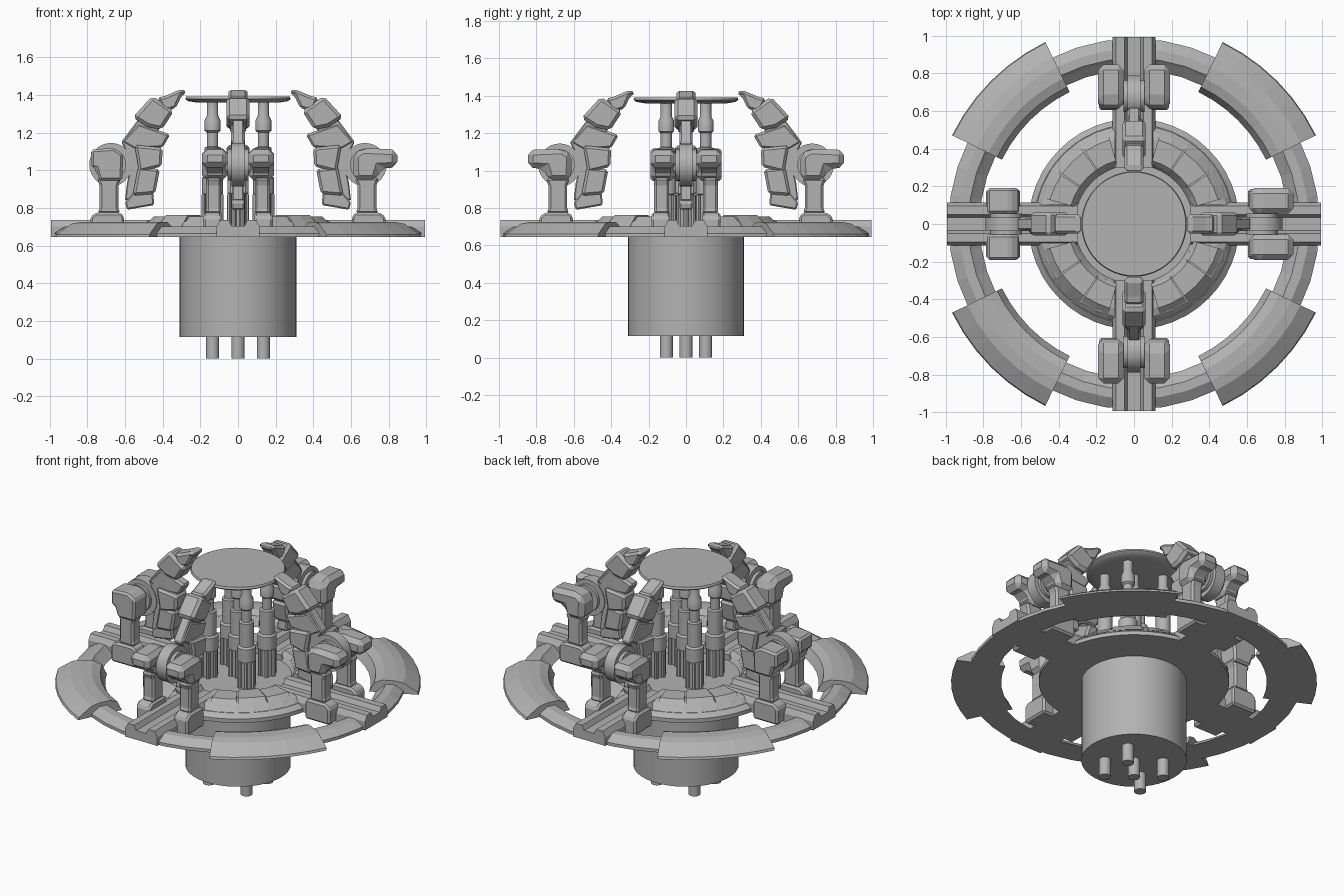
import bpy, bmesh
from math import sin, cos, pi, asin, radians

cube = bpy.data.objects.get("Cube")
if cube:
    bpy.data.objects.remove(cube, do_unlink=True)

grey = bpy.data.materials.new("plain_grey")
grey.use_nodes = True
grey.diffuse_color = (0.45, 0.45, 0.45, 1)
grey.node_tree.nodes["Principled BSDF"].inputs["Base Color"].default_value = (0.45, 0.45, 0.45, 1)


def finish(name, bm, bevel=0, smooth=False, turn=0):
    bmesh.ops.recalc_face_normals(bm, faces=bm.faces)
    mesh = bpy.data.meshes.new(name)
    bm.to_mesh(mesh)
    bm.free()
    mesh.materials.append(grey)
    ob = bpy.data.objects.new(name, mesh)
    bpy.context.collection.objects.link(ob)
    ob.rotation_euler.z = turn
    if bevel:
        mod = ob.modifiers.new("Bevel", 'BEVEL')
        mod.width = bevel
        mod.segments = 1
        mod.limit_method = 'ANGLE'
    if smooth:
        bpy.ops.object.select_all(action='DESELECT')
        ob.select_set(True)
        bpy.context.view_layer.objects.active = ob
        bpy.ops.object.shade_smooth_by_angle(angle=radians(35))
    return ob


def sweep(name, profile, start=0, end=2 * pi, steps=40, gap=0, smooth=False, turn=0):
    """Sweep a closed (radius, z) profile about z; gap keeps straight sides off the axes."""
    full = end - start > 6.2
    bm = bmesh.new()
    rows = []
    for i in range(steps if full else steps + 1):
        row = []
        for r, z in profile:
            trim = asin(gap / r) if gap else 0
            a = start + trim + (end - start - 2 * trim) * i / steps
            row.append(bm.verts.new((r * cos(a), r * sin(a), z)))
        rows.append(row)
    n = len(profile)
    for i in range(steps):
        a, b = rows[i], rows[(i + 1) % len(rows)]
        for j in range(n):
            k = (j + 1) % n
            bm.faces.new((a[j], b[j], b[k], a[k]))
    if not full:
        bm.faces.new(rows[0])
        bm.faces.new(rows[-1])
    return finish(name, bm, smooth=smooth, turn=turn)


def lathe(name, profile, x=0, y=0, steps=24, smooth=True):
    """Solid of revolution from an open (radius, z) profile, capped at both ends."""
    bm = bmesh.new()
    rows = [[bm.verts.new((x + r * cos(2 * pi * i / steps), y + r * sin(2 * pi * i / steps), z))
             for i in range(steps)] for r, z in profile]
    for a, b in zip(rows, rows[1:]):
        for i in range(steps):
            k = (i + 1) % steps
            bm.faces.new((a[i], a[k], b[k], b[i]))
    bm.faces.new(rows[0])
    bm.faces.new(rows[-1])
    return finish(name, bm, smooth=smooth)


def prism(name, points, t0, t1, turn, bevel=0, smooth=False):
    """Extrude a (radius, z) outline sideways from t0 to t1, then turn it about z."""
    bm = bmesh.new()
    a = [bm.verts.new((r, t0, z)) for r, z in points]
    b = [bm.verts.new((r, t1, z)) for r, z in points]
    bm.faces.new(a)
    bm.faces.new(b)
    for i in range(len(points)):
        k = (i + 1) % len(points)
        bm.faces.new((a[i], a[k], b[k], b[i]))
    return finish(name, bm, bevel, smooth, turn)


def beam(name, section, r0, r1, turn):
    """Extrude a (sideways, z) section along the radius."""
    bm = bmesh.new()
    a = [bm.verts.new((r0, t, z)) for t, z in section]
    b = [bm.verts.new((r1, t, z)) for t, z in section]
    bm.faces.new(a)
    bm.faces.new(b)
    for i in range(len(section)):
        k = (i + 1) % len(section)
        bm.faces.new((a[i], a[k], b[k], b[i]))
    return finish(name, bm, turn=turn)


def circle(cx, cz, r, n=28):
    return [(cx + r * cos(2 * pi * i / n), cz + r * sin(2 * pi * i / n)) for i in range(n)]


# Central drum, base disc and top plate
lathe("drum", [(.31, .115), (.31, .65)], steps=48)
lathe("base_disc", [(.56, .645), (.56, .67), (.53, .695), (.30, .70)], steps=48)
lathe("top_plate", [(.22, 1.36), (.265, 1.367), (.28, 1.378), (.275, 1.392)], steps=48)

# Outer ring
sweep("outer_ring", [(.985, .645), (.985, .665), (.93, .70), (.88, .70), (.865, .685), (.82, .645)])

# Pistons and the pegs under the drum
spots = [(0, 0)] + [(sx * .135, sy * .105) for sx in (-1, 1) for sy in (-1, 1)]
for x, y in spots:
    lathe("peg", [(.035, 0), (.035, .12)], x, y)
    lathe("piston", [(.042, .69), (.042, .87), (.056, .875), (.056, .96), (.044, .97), (.044, 1.12),
                     (.03, 1.125), (.03, 1.2), (.042, 1.21), (.042, 1.265), (.03, 1.29), (.03, 1.365)], x, y)
    for i in range(6):
        a = i * pi / 3
        lathe("piston_rib", [(.014, .69), (.014, .87)], x + .045 * cos(a), y + .045 * sin(a), 8)

# Outlines of one arm, as radius and height
claw = [(.27, 1.415), (.30, 1.432), (.385, 1.395), (.43, 1.385), (.395, 1.31), (.33, 1.33), (.30, 1.395)]
upper_segment = [(.455, 1.395), (.34, 1.315), (.405, 1.215), (.48, 1.23), (.56, 1.28)]
elbow = [(.53, 1.25), (.36, 1.19), (.40, 1.12), (.55, 1.11), (.62, 1.15)]
middle_segment = [(.55, 1.135), (.40, 1.12), (.405, 1.02), (.525, .99)]
lower_segment = [(.53, 1.02), (.415, 1.005), (.44, .875), (.56, .865)]
tail = [(.56, .88), (.45, .88), (.445, .815), (.59, .79), (.60, .83)]
spine = [(.44, 1.36), (.39, 1.30), (.44, 1.16), (.46, 1.02), (.49, .86), (.60, .84),
         (.59, .93), (.575, 1.0), (.585, 1.08), (.62, 1.15), (.53, 1.27)]
foot = [(.605, .645), (.785, .645), (.785, .75), (.755, .775), (.625, .775), (.605, .755)]
post = [(.625, .77), (.745, .77), (.735, .80), (.735, .92), (.75, .96), (.62, .96), (.635, .92), (.635, .80)]
rail = [(.115, .645), (.115, .70), (.095, .735), (.05, .735), (.035, .705)]
rail_section = rail + [(-t, z) for t, z in reversed(rail)]

for q in range(4):
    turn = q * pi / 2
    # Widened quarter of the ring
    sweep("ring_bulge", [(1.075, .645), (1.07, .66), (.985, .715), (.93, .725), (.86, .725), (.81, .705), (.78, .645)],
          radians(26), radians(64), 6, turn=turn)
    # Raised deck with its panels
    sweep("deck", [(.54, .68), (.50, .725), (.46, .74), (.34, .74), (.31, .69)],
          0, pi / 2, 6, gap=.10, turn=turn)
    for a, b in ((16, 34), (35, 55), (56, 74)):
        top = .762 if a == 35 else .755
        sweep("deck_panel", [(.525, .70), (.465, top), (.35, top), (.33, .73)],
              radians(a), radians(b), 2, turn=turn)
    # Grooved rail
    beam("rail", rail_section, .30, .992, turn)

    # Arm supports on both sides; one head is shorter
    outer = .78 if q == 2 else .846
    head = [(.615, .945), (.735, .945), (.755, 1.01), (outer, 1.015), (outer, 1.11), (.66, 1.118), (.61, 1.085)]
    for s in (-1, 1):
        prism("foot", foot, s * .085, s * .185, turn, .012)
        prism("post", post, s * .09, s * .17, turn, .012)
        prism("head", head, s * .055, s * .19, turn, .028)

    # Pivot between the heads
    prism("pivot_axle", circle(.69, 1.03, .055), -.1, .1, turn, smooth=True)
    prism("pivot_collar", circle(.68, 1.03, .085), -.055, .055, turn, smooth=True)
    prism("pivot_disc", circle(.675, 1.03, .115), -.035, .035, turn, smooth=True)

    # Curved arm
    prism("arm_spine", spine, -.03, .03, turn, .006)
    prism("claw", claw, -.05, .05, turn, .014)
    prism("upper_segment", upper_segment, -.062, .062, turn, .018)
    prism("elbow", elbow, -.036, .036, turn, .012)
    prism("middle_segment", middle_segment, -.06, .06, turn, .014)
    prism("lower_segment", lower_segment, -.055, .055, turn, .014)
    prism("tail", tail, -.034, .034, turn, .008)
